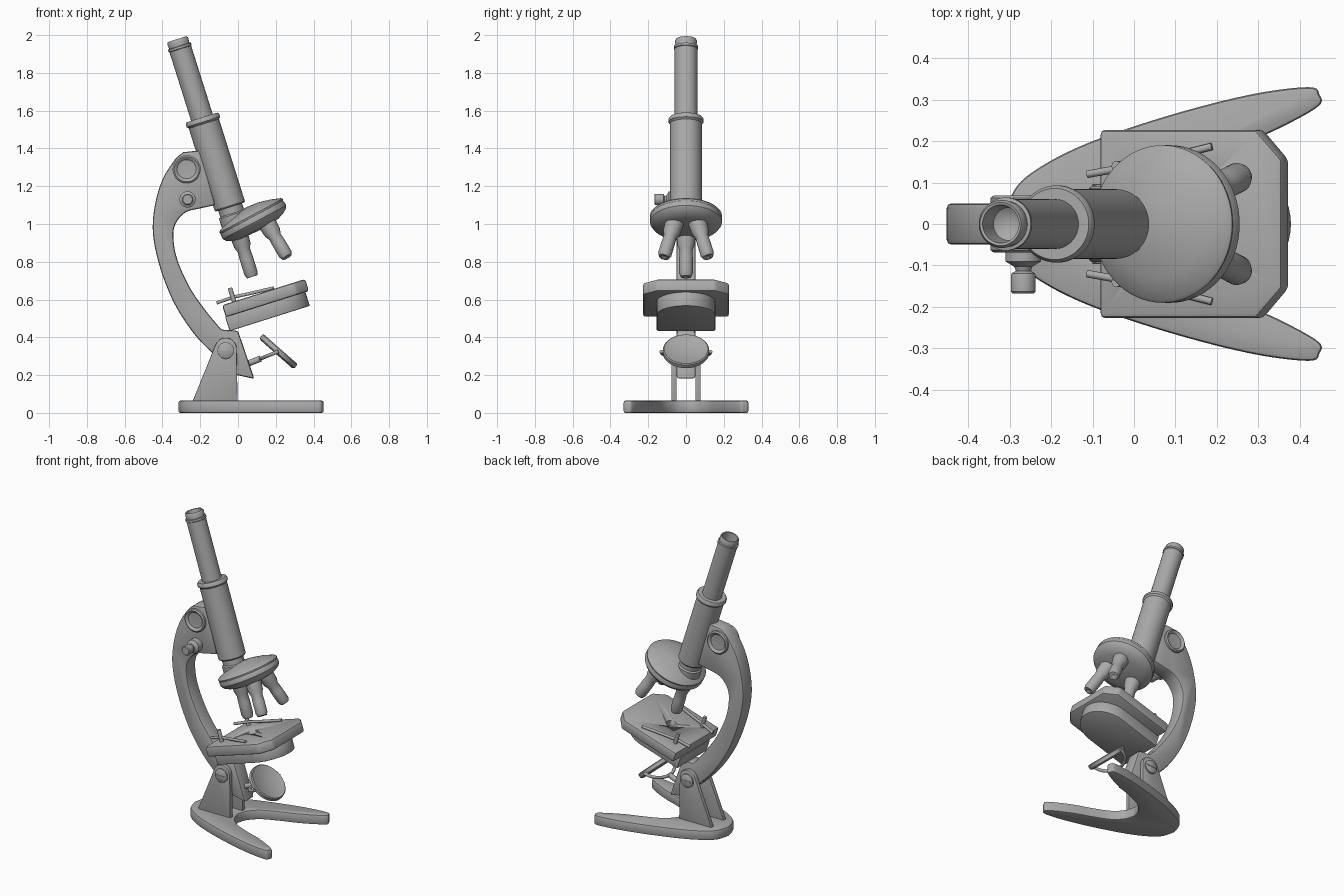
import bpy, bmesh
from math import sin, cos, pi, radians
from mathutils import Matrix, Vector

if "Cube" in bpy.data.objects:
    bpy.data.objects.remove(bpy.data.objects["Cube"])

grey = bpy.data.materials.new("plain grey")
grey.use_nodes = True
grey.diffuse_color = (0.4, 0.4, 0.4, 1)
grey.node_tree.nodes["Principled BSDF"].inputs["Base Color"].default_value = (0.4, 0.4, 0.4, 1)

TILT = Matrix.Translation((0.075, 0, 0.72)) @ Matrix.Rotation(radians(-17.5), 4, 'Y')
UPRIGHT = Matrix.Rotation(pi / 2, 4, 'X')  # profile plane x, z


def aim(point, direction):
    turn = Vector(direction).to_track_quat('Z', 'Y').to_matrix().to_4x4()
    return Matrix.Translation(point) @ turn


def finish(name, bm, matrix):
    bmesh.ops.recalc_face_normals(bm, faces=bm.faces)
    for f in bm.faces:
        f.smooth = True
    mesh = bpy.data.meshes.new(name)
    bm.to_mesh(mesh)
    bm.free()
    mesh.set_sharp_from_angle(angle=radians(35))
    mesh.materials.append(grey)
    obj = bpy.data.objects.new(name, mesh)
    obj.matrix_world = matrix
    bpy.context.collection.objects.link(obj)
    return obj


def smooth_path(pts, steps=5):
    """Catmull-Rom curve through the points."""
    p = [Vector(q) for q in pts]
    p = [p[0] * 2 - p[1]] + p + [p[-1] * 2 - p[-2]]
    out = []
    for a, b, c, d in zip(p, p[1:], p[2:], p[3:]):
        for i in range(steps):
            t = i / steps
            out.append(0.5 * (2 * b + (c - a) * t + (2 * a - 5 * b + 4 * c - d) * t**2
                              + (3 * b - a - 3 * c + d) * t**3))
    return [tuple(v) for v in out + [p[-2]]]


def prism(name, outline, low, high, matrix, bevel=0.008):
    bm = bmesh.new()
    face = bm.faces.new([bm.verts.new((x, y, low)) for x, y in outline])
    geom = bmesh.ops.extrude_face_region(bm, geom=[face])["geom"]
    for v in geom:
        if isinstance(v, bmesh.types.BMVert):
            v.co.z = high
    bmesh.ops.recalc_face_normals(bm, faces=bm.faces)
    edges = [e for e in bm.edges if e.calc_face_angle(0) > radians(35)]
    bmesh.ops.bevel(bm, geom=edges, offset=bevel, segments=2, profile=0.5,
                    affect='EDGES', clamp_overlap=True)
    return finish(name, bm, matrix)


def lathe(name, profile, matrix, segments=48):
    bm = bmesh.new()
    verts = [bm.verts.new((r, 0, z)) for r, z in profile]
    edges = [bm.edges.new(pair) for pair in zip(verts, verts[1:])]
    bmesh.ops.spin(bm, geom=verts + edges, cent=(0, 0, 0), axis=(0, 0, 1),
                   angle=2 * pi, steps=segments)
    bmesh.ops.remove_doubles(bm, verts=bm.verts, dist=0.0001)
    return finish(name, bm, matrix)


def wire(name, pts, radius, matrix=Matrix()):
    curve = bpy.data.curves.new(name, 'CURVE')
    curve.dimensions = '3D'
    curve.bevel_depth = radius
    curve.bevel_resolution = 3
    curve.use_fill_caps = True
    line = curve.splines.new('POLY')
    line.points.add(len(pts) - 1)
    for point, co in zip(line.points, pts):
        point.co = (*co, 1)
    curve.materials.append(grey)
    obj = bpy.data.objects.new(name, curve)
    obj.matrix_world = matrix
    bpy.context.collection.objects.link(obj)


# Horseshoe base
outer = smooth_path([(-0.315, 0), (-0.29, 0.08), (-0.23, 0.135), (-0.107, 0.197), (0.085, 0.262),
                     (0.28, 0.312), (0.42, 0.33), (0.447, 0.312), (0.44, 0.28), (0.31, 0.212),
                     (0.18, 0.165), (0.08, 0.12), (0.02, 0.06), (0.0, 0)])
prism("base", outer + [(x, -y) for x, y in outer[-2:0:-1]], 0, 0.065, Matrix(), 0.01)

# Pillar cheeks and pivot screws
cap = [(-0.065 + 0.058 * cos(a), 0.34 + 0.058 * sin(a))
       for a in [radians(d) for d in range(0, 161, 16)]]
for side, label in ((1, "left"), (-1, "right")):
    edges = sorted((-side * 0.05, -side * 0.077))
    prism(label + "_pillar", [(-0.245, 0.05), (-0.002, 0.05)] + cap, *edges, UPRIGHT, 0.004)
    lathe(label + "_pivot_screw", [(0, 0), (0.044, 0), (0.044, 0.012), (0.036, 0.018), (0, 0.02)],
          aim((-0.065, side * 0.074, 0.33), (0, side, 0)), 32)
    slot = prism(label + "_screw_slot", [(-0.036, -0.005), (0.036, -0.005), (0.036, 0.005),
                 (-0.036, 0.005)], 0, 0.004, aim((-0.065, side * 0.092, 0.33), (0, side, 0)), 0.001)

# Curved arm with its focus block
back = smooth_path([(-0.12, 0.30), (-0.23, 0.415), (-0.335, 0.575), (-0.41, 0.76), (-0.45, 0.945),
                    (-0.44, 1.1), (-0.4, 1.235), (-0.335, 1.34), (-0.29, 1.38)])
inside = smooth_path([(-0.19, 1.085), (-0.28, 1.06), (-0.335, 0.99), (-0.34, 0.9), (-0.314, 0.79),
                      (-0.25, 0.655), (-0.17, 0.54), (-0.087, 0.44)])
prism("arm", back + [(-0.2, 1.39), (-0.12, 1.1)] + inside
      + [(0, 0.435), (0.087, 0.18), (-0.005, 0.20)], -0.05, 0.05, UPRIGHT, 0.012)

# Focus knobs
for side, label in ((1, "left"), (-1, "right")):
    lathe(label + "_coarse_knob", [(0, 0), (0.068, 0), (0.074, 0.006), (0.074, 0.028), (0.066, 0.034),
          (0.058, 0.03), (0.05, 0.022), (0, 0.018)], aim((-0.272, side * 0.035, 1.29), (0, side, 0)))
lathe("fine_knob", [(0, 0), (0.043, 0), (0.043, 0.045), (0.022, 0.058), (0.018, 0.068), (0.028, 0.074),
      (0.03, 0.08), (0.03, 0.118), (0.025, 0.123), (0, 0.123)], aim((-0.267, -0.045, 1.13), (0, -1, 0)), 32)

# Optical tube
lathe("eyepiece_tube", [(0.06, 0.85), (0.06, 1.265), (0.064, 1.268), (0.064, 1.28), (0.056, 1.282),
      (0.058, 1.31), (0.052, 1.32), (0.046, 1.318), (0.04, 1.25), (0, 1.22)], TILT)
lathe("tube_sleeve", [(0, 0.388), (0.079, 0.388), (0.084, 0.395), (0.084, 0.85), (0.093, 0.86),
      (0.093, 0.875), (0.086, 0.885), (0, 0.885)], TILT)
lathe("tube_neck", [(0, 0.27), (0.075, 0.27), (0.075, 0.345), (0.066, 0.352), (0.066, 0.4), (0, 0.4)], TILT)

# Revolving nosepiece with three objectives
lathe("nosepiece", [(0, 0.045), (0.06, 0.04), (0.13, 0.022), (0.183, 0.002), (0.19, -0.006),
      (0.187, -0.016), (0.19, -0.024), (0.19, -0.045), (0.178, -0.062), (0.15, -0.078), (0.12, -0.088),
      (0, -0.095)], aim((0.066, 0, 1.049), (-0.47, 0, 0.883)), 64)
for label, start, tip in (("front_left", (0.15, 0.06, 1.01), (0.26, 0.117, 0.825)),
                          ("front_right", (0.15, -0.06, 1.01), (0.26, -0.117, 0.825)),
                          ("centre", (0.0, 0, 0.96), (0.075, 0, 0.72))):
    span = Vector(tip) - Vector(start)
    n = span.length
    lathe(label + "_objective", [(0, 0), (0.05, 0), (0.045, n * 0.3), (0.034, n * 0.42), (0.036, n * 0.6),
          (0.036, n * 0.92), (0.028, n), (0.014, n), (0, n - 0.01)], aim(start, span), 32)

# Stage plate with light hole
stage = prism("stage_plate", [(-0.197, -0.227), (0.2, -0.227), (0.264, -0.155), (0.264, 0.155),
              (0.2, 0.227), (-0.197, 0.227)], -0.162, -0.095, TILT, 0.012)
drill = lathe("hole_cutter", [(0, -0.135), (0.035, -0.135), (0.035, 0), (0, 0)], TILT, 32)
drill.hide_render = True
cut = stage.modifiers.new("light hole", 'BOOLEAN')
cut.object = drill
bpy.context.view_layer.objects.active = stage
bpy.ops.object.modifier_apply(modifier=cut.name)
bpy.data.objects.remove(drill)

# Rounded block under the stage
front = [(0.08 + 0.165 * cos(a), 0.155 * sin(a)) for a in [pi * i / 24 - pi / 2 for i in range(25)]]
prism("stage_block", front + [(-0.2, 0.155), (-0.2, -0.155)], -0.238, -0.155, TILT, 0.006)

# Stage clips
for side, label in ((1, "left"), (-1, "right")):
    wire(label + "_clip_post", [(-0.13, side * 0.14, -0.12), (-0.13, side * 0.14, -0.02)], 0.012, TILT)
    wire(label + "_clip_arm", [(-0.22, side * 0.12, -0.075), (-0.13, side * 0.135, -0.072),
         (-0.04, side * 0.155, -0.08), (0.09, side * 0.187, -0.09)], 0.009, TILT)

# Mirror, its fork and its rod
centre = Vector((0.214, 0, 0.325))
lathe("mirror", [(0, -0.018), (0.11, -0.018), (0.122, -0.01), (0.122, 0.012), (0.116, 0.017),
      (0.11, 0.013), (0, 0.013)], aim(centre, (0.66, 0, 0.75)))
reach = Vector((-0.093, 0, -0.037))
fork = [centre + reach * sin(a) + Vector((0, 0.13 * cos(a), 0)) for a in [pi * i / 24 for i in range(25)]]
wire("mirror_fork", fork, 0.01)
wire("mirror_rod", [centre + reach, (0.04, 0, 0.256)], 0.017)
